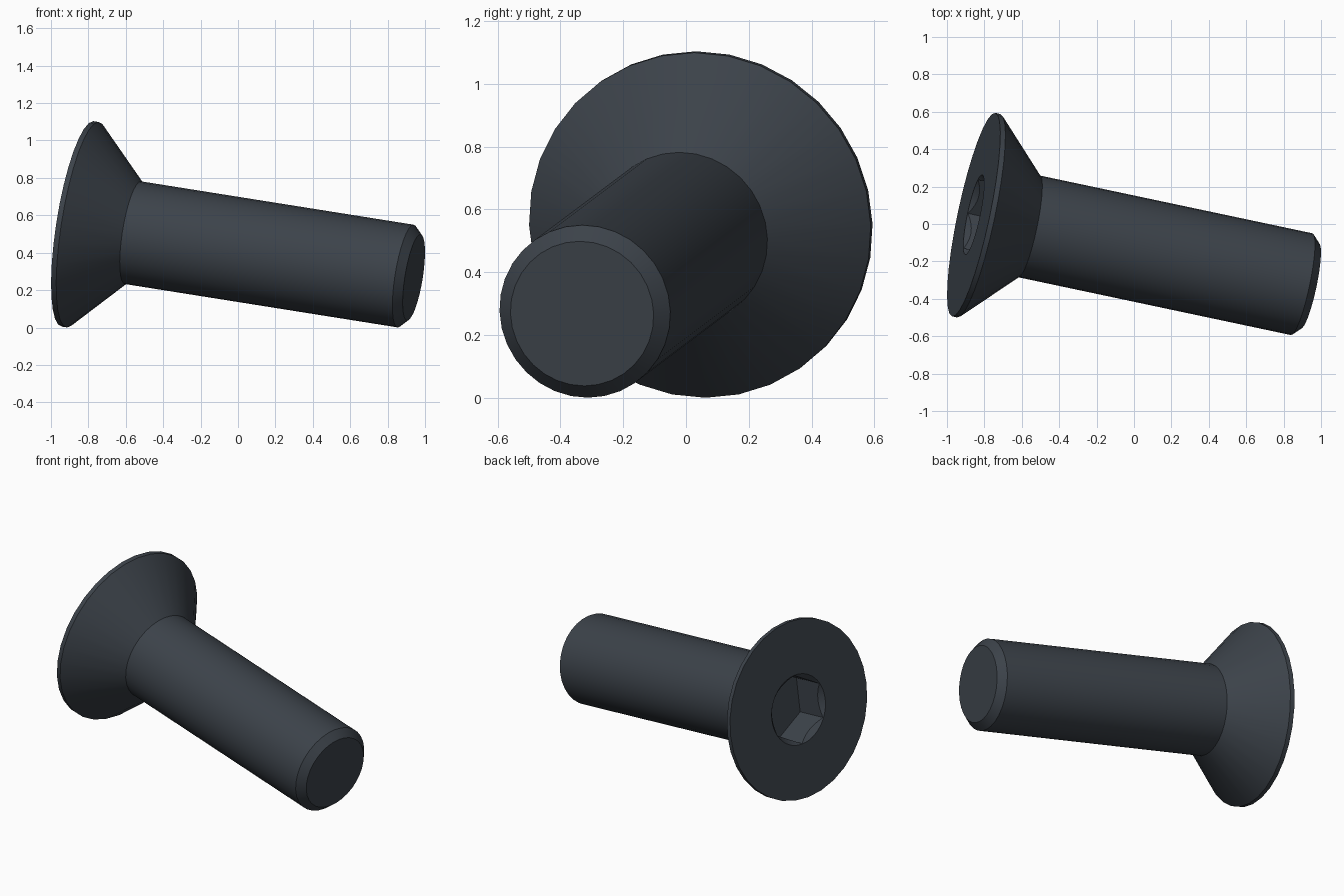
import bpy
import bmesh
import math
from mathutils import Matrix, Vector

if "Cube" in bpy.data.objects:
    bpy.data.objects.remove(bpy.data.objects["Cube"], do_unlink=True)

# Dark steel material
steel = bpy.data.materials.new("dark_steel")
steel.use_nodes = True
colour = (0.045, 0.055, 0.068, 1)
steel.diffuse_color = colour
steel.node_tree.nodes["Principled BSDF"].inputs["Base Color"].default_value = colour


def revolve(name, profile, sides):
    """Closed solid from (radius, height) pairs around the local z axis."""
    bm = bmesh.new()
    rings = []
    for r, z in profile:
        angles = [math.tau * i / sides for i in range(sides)]
        rings.append([bm.verts.new((r * math.cos(a), r * math.sin(a), z)) for a in angles])
    for low, high in zip(rings, rings[1:]):
        for i in range(sides):
            j = (i + 1) % sides
            bm.faces.new((low[i], low[j], high[j], high[i]))
    bm.faces.new(rings[0])
    bm.faces.new(rings[-1])
    bmesh.ops.recalc_face_normals(bm, faces=bm.faces)
    mesh = bpy.data.meshes.new(name)
    bm.to_mesh(mesh)
    bm.free()
    mesh.materials.append(steel)
    obj = bpy.data.objects.new(name, mesh)
    bpy.context.collection.objects.link(obj)
    return obj


# Countersunk head, shank and chamfered tip in one profile
HEAD, SHANK, LENGTH, CHAMFER = 0.556, 0.278, 1.859, 0.045
screw = revolve("countersunk_screw", [
    (HEAD, 0), (HEAD, 0.028), (SHANK, 0.306),
    (SHANK, LENGTH - CHAMFER), (SHANK - CHAMFER, LENGTH)], 32)

# Hexagonal socket with a conical lead-in
SOCKET = 0.218
hexagon = revolve("hex_cutter", [(SOCKET - 0.002, -0.1), (SOCKET - 0.002, 0.205)], 6)
lead_in = revolve("lead_in_cutter", [(SOCKET + 0.05, -0.05), (SOCKET - 0.1, 0.1)], 48)
for cutter in (hexagon, lead_in):
    cutter.hide_render = True
    cut = screw.modifiers.new(cutter.name, 'BOOLEAN')
    cut.operation = 'DIFFERENCE'
    cut.solver = 'EXACT'
    cut.object = cutter

# Apply the cuts and drop the cutters
bpy.context.view_layer.update()
graph = bpy.context.evaluated_depsgraph_get()
result = bpy.data.meshes.new_from_object(screw.evaluated_get(graph))
screw.modifiers.clear()
screw.data = result
for cutter in (hexagon, lead_in):
    bpy.data.objects.remove(cutter, do_unlink=True)

# Tilt the screw into its resting pose
axis = Vector((1, -0.212, -0.159)).normalized()
up = (Vector((0, 0, 1)) - axis * axis.z).normalized()
side = axis.cross(up)
pose = Matrix((up, side, axis)).transposed().to_4x4()
screw.data.transform(Matrix.Translation((-0.857, 0.05, 0.554)) @ pose)

# Smooth round surfaces, crisp edges
bpy.ops.object.select_all(action='DESELECT')
screw.select_set(True)
bpy.context.view_layer.objects.active = screw
bpy.ops.object.shade_smooth_by_angle(angle=math.radians(25))
